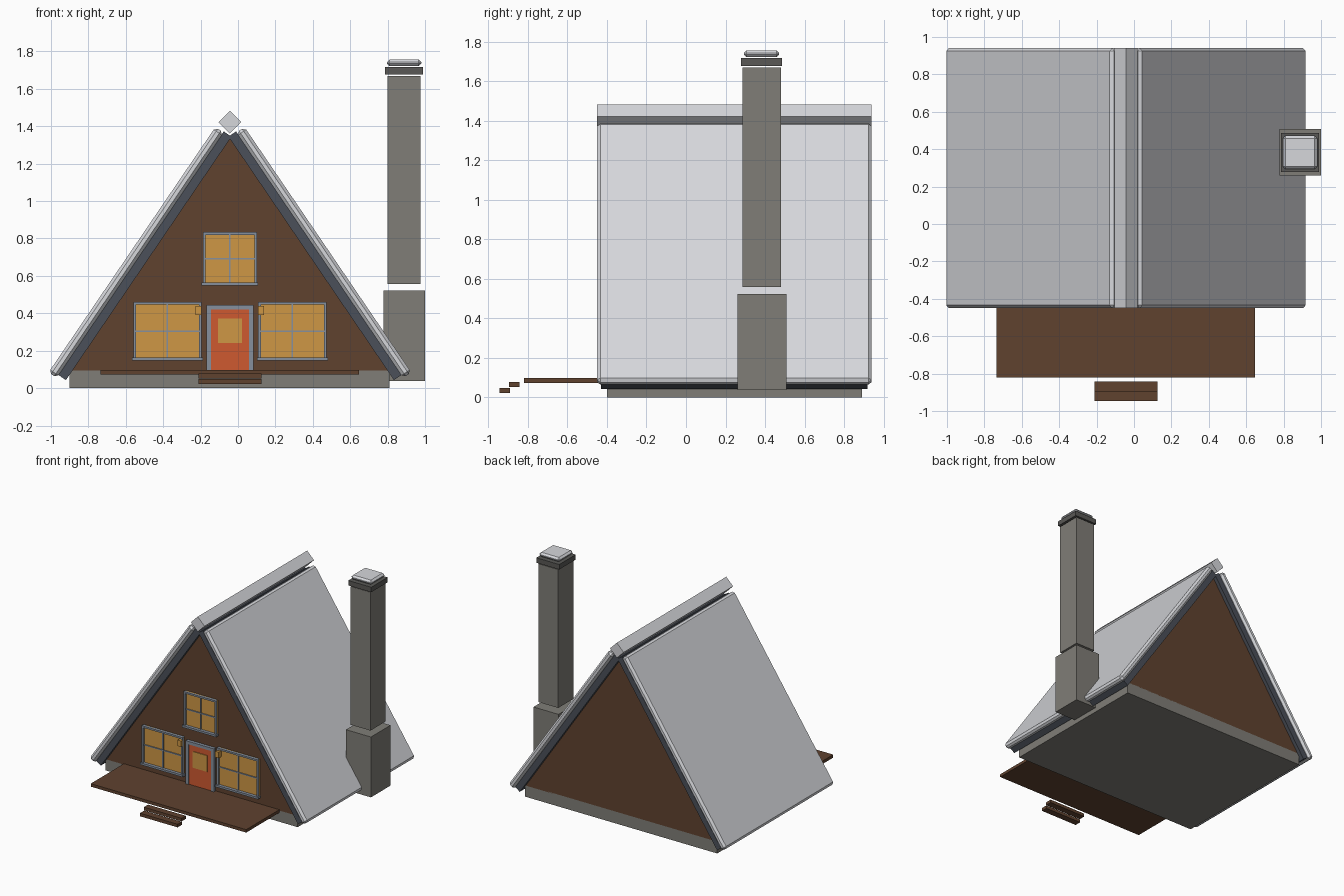
import bpy
import bmesh
from math import atan2, cos, sin, pi
from mathutils import Matrix, Vector

cube = bpy.data.objects.get("Cube")
if cube:
    bpy.data.objects.remove(cube, do_unlink=True)


def material(name, r, g, b):
    m = bpy.data.materials.new(name)
    m.use_nodes = True
    m.diffuse_color = (r, g, b, 1)
    m.node_tree.nodes["Principled BSDF"].inputs["Base Color"].default_value = (r, g, b, 1)
    return m


WOOD = material("brown wood", 0.115, 0.054, 0.028)
SNOW = material("pale snow", 0.67, 0.68, 0.71)
SLATE = material("dark slate", 0.07, 0.08, 0.1)
STONE = material("grey stone", 0.215, 0.207, 0.185)
CAP = material("dark stone", 0.1, 0.098, 0.092)
FRAME = material("blue grey frame", 0.24, 0.28, 0.34)
GLASS = material("warm glass", 0.62, 0.31, 0.06)
DOOR = material("orange door", 0.62, 0.1, 0.03)


def add_object(name, bm, mat):
    bmesh.ops.recalc_face_normals(bm, faces=bm.faces[:])
    mesh = bpy.data.meshes.new(name)
    bm.to_mesh(mesh)
    bm.free()
    mesh.materials.append(mat)
    ob = bpy.data.objects.new(name, mesh)
    bpy.context.collection.objects.link(ob)
    return ob


def box(name, mat, x, y, z, turn=0.0, origin=(0, 0, 0), bevel=0.0):
    """Box from three (min, max) ranges, turned about y and then moved to origin."""
    bm = bmesh.new()
    bmesh.ops.create_cube(bm, size=1)
    for v in bm.verts:
        v.co = Vector([(lo + hi) / 2 + c * (hi - lo) for c, (lo, hi) in zip(v.co, (x, y, z))])
    bm.transform(Matrix.Translation(origin) @ Matrix.Rotation(turn, 4, "Y"))
    if bevel:
        bmesh.ops.bevel(bm, geom=bm.edges[:], offset=bevel, segments=1, affect="EDGES")
    return add_object(name, bm, mat)


MID = -0.043            # centre line of the house
FRONT, BACK = -0.40, 0.89
PITCH = atan2(1.26, 0.857)

# Foundation and gabled body
box("foundation", STONE, (-0.9, 0.81), (FRONT, BACK), (0, 0.095))
bm = bmesh.new()
profile = [(-0.85, 0.09), (0.85, 0.09), (0, 1.34)]
face = bm.faces.new([bm.verts.new((MID + x, FRONT, z)) for x, z in profile])
ext = bmesh.ops.extrude_face_region(bm, geom=[face])
bmesh.ops.translate(bm, vec=(0, BACK - FRONT, 0),
                    verts=[g for g in ext["geom"] if isinstance(g, bmesh.types.BMVert)])
add_object("house_body", bm, WOOD)

# Roof slabs with a snow layer, one pair for each slope
apex = (MID, 0, 1.35)
for side, label in ((1, "right"), (-1, "left")):
    def along(a, b):
        return tuple(sorted((a * side, b * side)))
    box(label + "_roof", SLATE, along(-1.574, 0), (-0.43, 0.92), (-0.01, 0.04),
        -side * PITCH, apex)
    box(label + "_roof_snow", SNOW, along(-1.592, -0.006), (-0.45, 0.94), (0.038, 0.09),
        -side * PITCH, apex, bevel=0.016)
box("ridge_snow", SNOW, (-0.043, 0.043), (-0.45, 0.94), (-0.043, 0.043), pi / 4, (MID, 0, 1.422))

# Deck and steps
box("deck", WOOD, (-0.735, 0.647), (-0.82, FRONT), (0.073, 0.097))
box("upper_step", WOOD, (-0.21, 0.125), (-0.895, -0.842), (0.052, 0.077))
box("lower_step", WOOD, (-0.21, 0.125), (-0.945, -0.892), (0.023, 0.048))

# Chimney
box("chimney_base", STONE, (0.778, 1.0), (0.26, 0.508), (0.038, 0.523))
box("chimney_shaft", STONE, (0.8, 0.977), (0.287, 0.48), (0.558, 1.67))
box("chimney_cap", CAP, (0.786, 0.99), (0.278, 0.487), (1.677, 1.717))
box("chimney_snow", SNOW, (0.796, 0.98), (0.293, 0.472), (1.722, 1.757), bevel=0.014)


# Windows: glass, four frame bars, sill and crossing bars
def window(name, x0, x1, z0, z1):
    w = 0.014
    xm, zm = (x0 + x1) / 2, (z0 + z1) / 2
    deep, thin = (FRONT - 0.025, FRONT), (FRONT - 0.018, FRONT)
    box(name + "_glass", GLASS, (x0, x1), (FRONT - 0.01, FRONT), (z0, z1))
    for part, x in (("left", (x1 - w, x1)), ("right", (x0, x0 + w))):
        box(f"{name}_{part}_frame", FRAME, x, deep, (z0, z1))
    box(name + "_top_frame", FRAME, (x0, x1), deep, (z1 - w, z1))
    box(name + "_sill", FRAME, (x0 - 0.007, x1 + 0.007), (FRONT - 0.035, FRONT), (z0 - 0.002, z0 + w))
    box(name + "_upright_bar", FRAME, (xm - 0.004, xm + 0.004), thin, (z0, z1))
    box(name + "_cross_bar", FRAME, (x0, x1), thin, (zm - 0.004, zm + 0.004))


window("right_window", -0.56, -0.194, 0.15, 0.46)
window("left_window", 0.108, 0.474, 0.15, 0.46)
window("upper_window", -0.187, 0.101, 0.55, 0.834)

# Door with its frame and small pane
box("door", DOOR, (-0.145, 0.06), (FRONT - 0.018, FRONT), (0.097, 0.425))
box("door_pane", GLASS, (-0.108, 0.022), (FRONT - 0.024, FRONT - 0.016), (0.242, 0.372))
box("door_top_frame", FRAME, (-0.168, 0.082), (FRONT - 0.025, FRONT), (0.42, 0.444))
for label, x in (("right", -0.168), ("left", 0.058)):
    box(f"door_{label}_frame", FRAME, (x, x + 0.024), (FRONT - 0.025, FRONT), (0.097, 0.444))

# Lanterns beside the door
for label, x in (("right", -0.21), ("left", 0.124)):
    box(label + "_lantern", GLASS, (x - 0.016, x + 0.016), (-0.445, -0.41), (0.392, 0.44))
